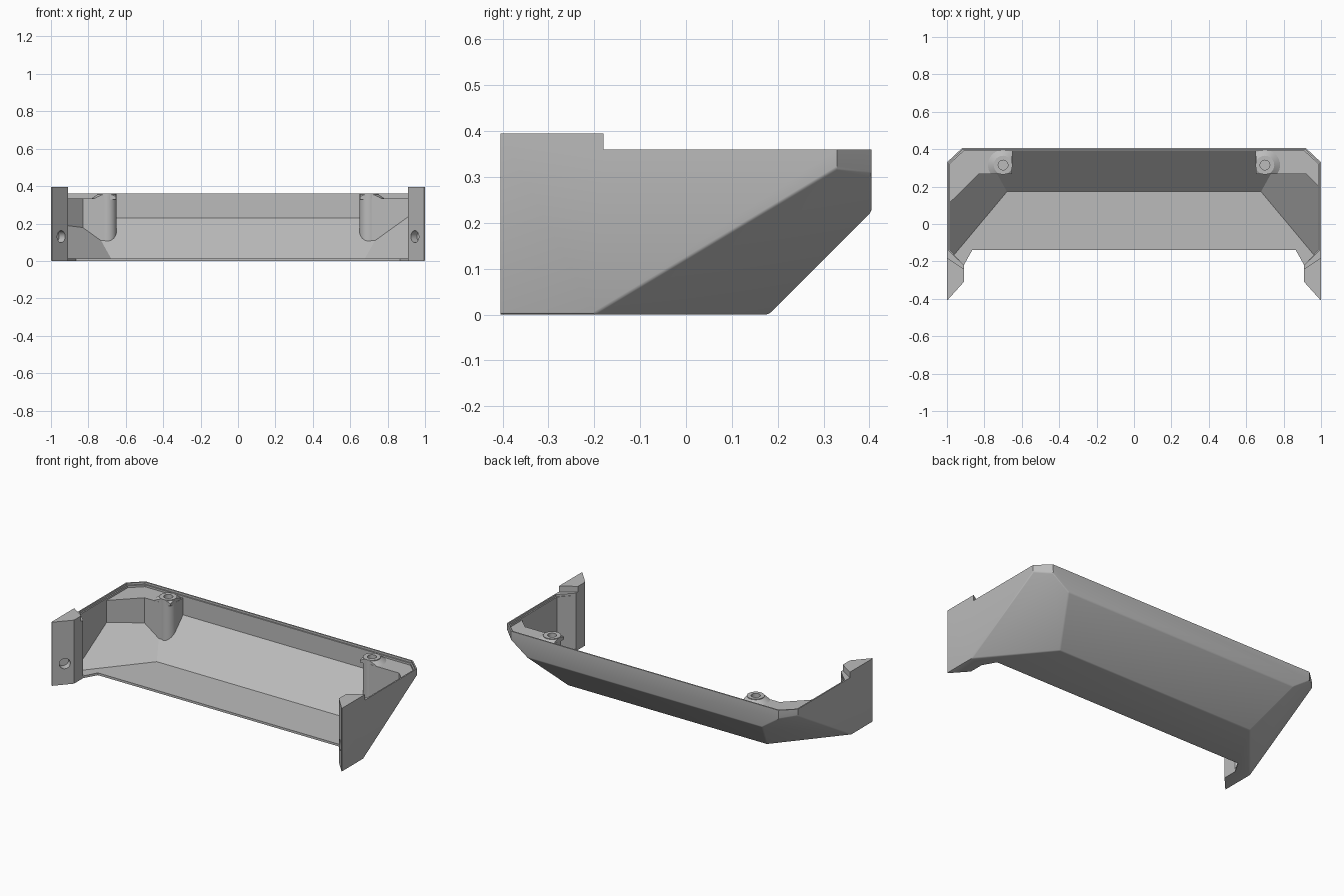
import bpy
import bmesh
from mathutils import Vector, Matrix

if "Cube" in bpy.data.objects:
    bpy.data.objects.remove(bpy.data.objects["Cube"])

grey = bpy.data.materials.new("plain_grey")
grey.use_nodes = True
grey.diffuse_color = (0.5, 0.5, 0.5, 1)
grey.node_tree.nodes["Principled BSDF"].inputs["Base Color"].default_value = (0.5, 0.5, 0.5, 1)

# Sloped outer faces: one at the back, one at each lower corner
SLOPES = [(Vector((0, 0.18, 0)), Vector((0, 1, -1)).normalized())]
for s in (1, -1):
    SLOPES.append((Vector((s, -0.2, 0)), Vector((s * 0.122, 0.102, -0.17)).normalized()))


def clip(bm, co, normal):
    geom = bm.verts[:] + bm.edges[:] + bm.faces[:]
    cut = bmesh.ops.bisect_plane(bm, geom=geom, dist=1e-6, plane_co=co, plane_no=normal, clear_outer=True)
    edges = [e for e in cut["geom_cut"] if isinstance(e, bmesh.types.BMEdge) and e.is_boundary]
    if edges:
        bmesh.ops.holes_fill(bm, edges=edges)


def clip_slopes(bm, inset):
    for co, n in SLOPES:
        clip(bm, co - n * inset, n)


def prism(outline, z0, z1):
    bm = bmesh.new()
    face = bm.faces.new([bm.verts.new((x, y, z0)) for x, y in outline])
    top = bmesh.ops.extrude_face_region(bm, geom=[face])
    verts = [v for v in top["geom"] if isinstance(v, bmesh.types.BMVert)]
    bmesh.ops.translate(bm, verts=verts, vec=(0, 0, z1 - z0))
    bmesh.ops.recalc_face_normals(bm, faces=bm.faces)
    return bm


def cylinder(matrix, r1, r2, depth):
    bm = bmesh.new()
    bmesh.ops.create_cone(bm, cap_ends=True, segments=32, radius1=r1, radius2=r2, depth=depth, matrix=matrix)
    return bm


def finish(bm, name):
    bmesh.ops.recalc_face_normals(bm, faces=bm.faces)
    mesh = bpy.data.meshes.new(name)
    bm.to_mesh(mesh)
    bm.free()
    mesh.materials.append(grey)
    ob = bpy.data.objects.new(name, mesh)
    bpy.context.collection.objects.link(ob)
    return ob


def activate(ob):
    bpy.ops.object.select_all(action="DESELECT")
    ob.select_set(True)
    bpy.context.view_layer.objects.active = ob


def subtract(ob, bm):
    cutter = finish(bm, "cutter")
    cutter.hide_render = True
    activate(ob)
    mod = ob.modifiers.new("cut", "BOOLEAN")
    mod.operation = "DIFFERENCE"
    mod.solver = "EXACT"
    mod.object = cutter
    bpy.ops.object.modifier_apply(modifier=mod.name)
    bpy.data.objects.remove(cutter)


def mirrored(half):
    return half + [(-x, y) for x, y in reversed(half)]


def hollow(t, z0):
    # Interior outline, widening behind the posts and closed at the back
    half = [(0.91, -0.6), (0.91, -0.22), (1 - t, -0.14), (1 - t, 0.33 - t / 2), (0.92 - t / 2, 0.405 - t)]
    return prism(mirrored(half), z0, 0.6)


# Tray body with softened outer edges
bm = prism(mirrored([(1, -0.405), (1, 0.33), (0.92, 0.405)]), 0, 0.395)
clip_slopes(bm, 0)
soft = [e for e in bm.edges
        if max(v.co.z for v in e.verts) < 0.39 and max(v.co.y for v in e.verts) > -0.4]
bmesh.ops.bevel(bm, geom=soft, offset=0.006, segments=2, profile=0.5, affect="EDGES", clamp_overlap=True)
body = finish(bm, "tray_body")

# Interior, thin rim lip, front opening, and lowered wall tops behind the posts
bm = hollow(0.016, 0.014)
clip_slopes(bm, 0.015)
subtract(body, bm)
subtract(body, hollow(0.008, 0.347))
subtract(body, prism(mirrored([(1.09, -0.51), (0.91, -0.31), (0.91, -0.22), (0.865, -0.14)]), -0.1, 0.6))
subtract(body, prism(mirrored([(0.8, -0.313), (1.1, -0.113), (1.1, 0.6)]), 0.36, 0.6))

# Blind screw holes in the slanted post faces
for s in (1, -1):
    axis = Vector((s * 0.74, 0.67, 0))
    turn = axis.to_track_quat("Z", "Y").to_matrix().to_4x4()
    subtract(body, cylinder(Matrix.Translation((s * 0.945, -0.35, 0.13)) @ turn, 0.032, 0.032, 0.09))

# Corner ledges with screw bosses; the ledge brace is deeper on the right side
for s, side, brace in ((1, "left", 0.07), (-1, "right", 0.16)):
    cx, cy = 0.70, 0.315

    def place(z):
        return Matrix.Translation((s * cx, cy, z))

    outline = [(0.65, 0.397), (0.65, cy), (cx, 0.267), (0.99 - brace, 0.267), (0.992, 0.267 - brace),
               (0.992, 0.325), (0.917, 0.397)]
    ledge = prism([(s * x, y) for x, y in outline], 0, 0.335)
    clip_slopes(ledge, 0.006)
    column = cylinder(place(0.18), 0.05, 0.05, 0.36)
    clip_slopes(column, 0.006)
    fillet = cylinder(place(0.343), 0.09, 0.048, 0.028)
    clip(fillet, Vector((s * 0.651, 0, 0)), Vector((-s, 0, 0)))
    clip(fillet, Vector((0, 0.268, 0)), Vector((0, -1, 0)))
    for part, name in ((ledge, "corner_ledge"), (column, "screw_boss"), (fillet, "boss_fillet")):
        ob = finish(part, side + "_" + name)
        subtract(ob, cylinder(place(0.33), 0.026, 0.026, 0.14))
        activate(ob)
        bpy.ops.object.shade_smooth_by_angle(angle=0.5)

activate(body)
bpy.ops.object.shade_smooth_by_angle(angle=0.5)
